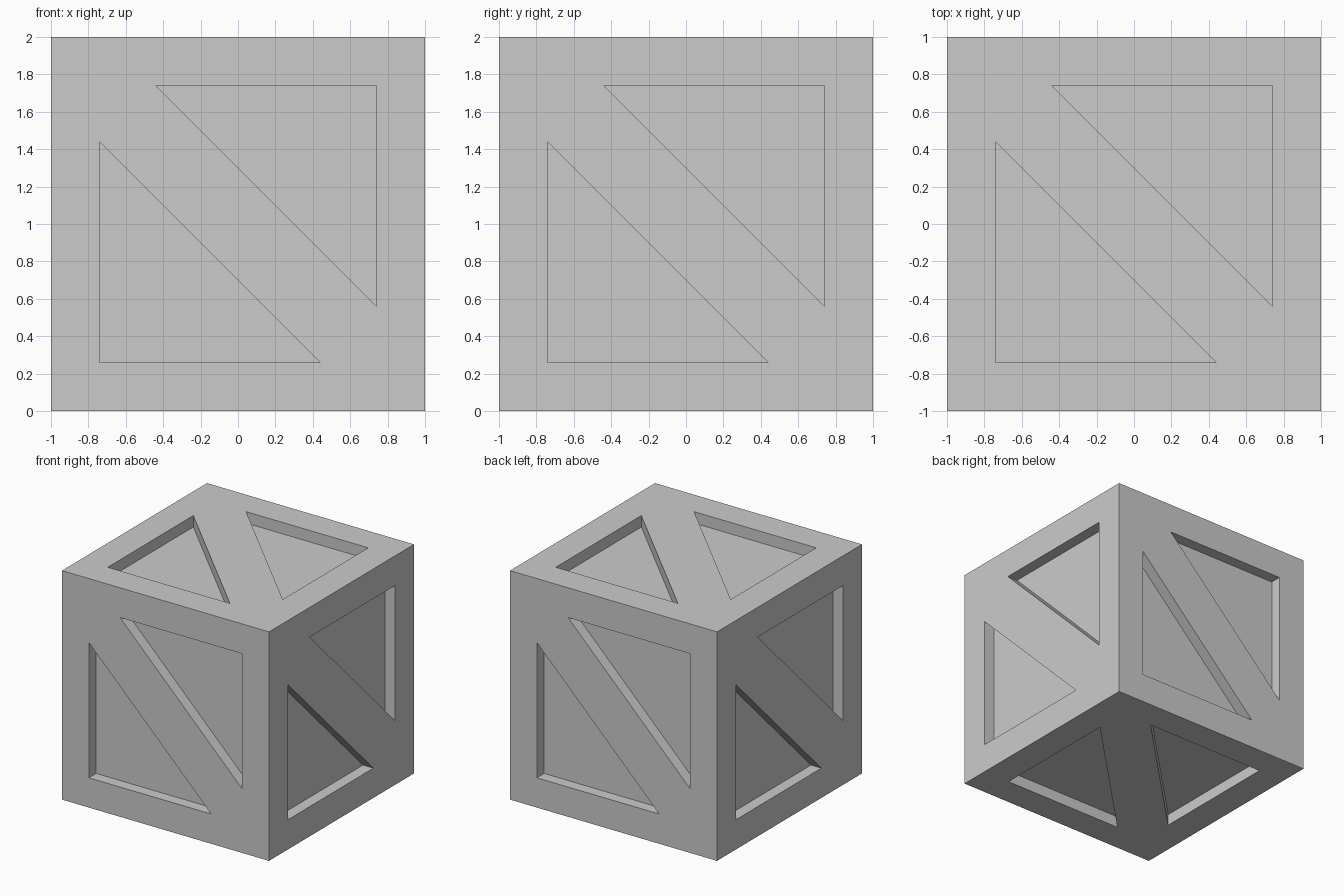
import bpy, bmesh
from mathutils import Vector

if "Cube" in bpy.data.objects:
    bpy.data.objects.remove(bpy.data.objects["Cube"])

DEPTH = 0.1
# Triangle recess in face coordinates (right, up); the second is a half turn of it
TRI = [(-0.74, -0.74), (0.44, -0.74), (-0.74, 0.44)]
CENTRE = Vector((0, 0, 1))

# Face frames: right and up directions, normal = right x up
FACES = [((1, 0, 0), (0, 0, 1)),    # front
         ((0, 1, 0), (0, 0, 1)),    # right
         ((-1, 0, 0), (0, 0, 1)),   # back
         ((0, -1, 0), (0, 0, 1)),   # left
         ((1, 0, 0), (0, 1, 0)),    # top
         ((1, 0, 0), (0, -1, 0))]   # bottom


def make_object(name, bm):
    bmesh.ops.recalc_face_normals(bm, faces=bm.faces)
    mesh = bpy.data.meshes.new(name)
    bm.to_mesh(mesh)
    bm.free()
    obj = bpy.data.objects.new(name, mesh)
    bpy.context.collection.objects.link(obj)
    return obj


# Crate body
bm = bmesh.new()
bmesh.ops.create_cube(bm, size=2)
bmesh.ops.translate(bm, verts=bm.verts, vec=CENTRE)
crate = make_object("crate", bm)

# Two triangular prisms per face that carve the panels beside the brace
bm = bmesh.new()
for right, up in FACES:
    right, up = Vector(right), Vector(up)
    normal = right.cross(up)
    for sign in (1, -1):
        base = [bm.verts.new(CENTRE + sign * (right * u + up * v) + normal * (1 - DEPTH))
                for u, v in TRI]
        face = bm.faces.new(base)
        ext = bmesh.ops.extrude_face_region(bm, geom=[face], use_keep_orig=True)
        moved = [g for g in ext["geom"] if isinstance(g, bmesh.types.BMVert)]
        bmesh.ops.translate(bm, verts=moved, vec=normal * 2 * DEPTH)
cutter = make_object("panel_cutter", bm)
cutter.hide_render = True

# Carve and apply
mod = crate.modifiers.new("panels", 'BOOLEAN')
mod.operation = 'DIFFERENCE'
mod.solver = 'EXACT'
mod.object = cutter
bpy.context.view_layer.objects.active = crate
bpy.ops.object.modifier_apply(modifier=mod.name)
bpy.data.objects.remove(cutter)
